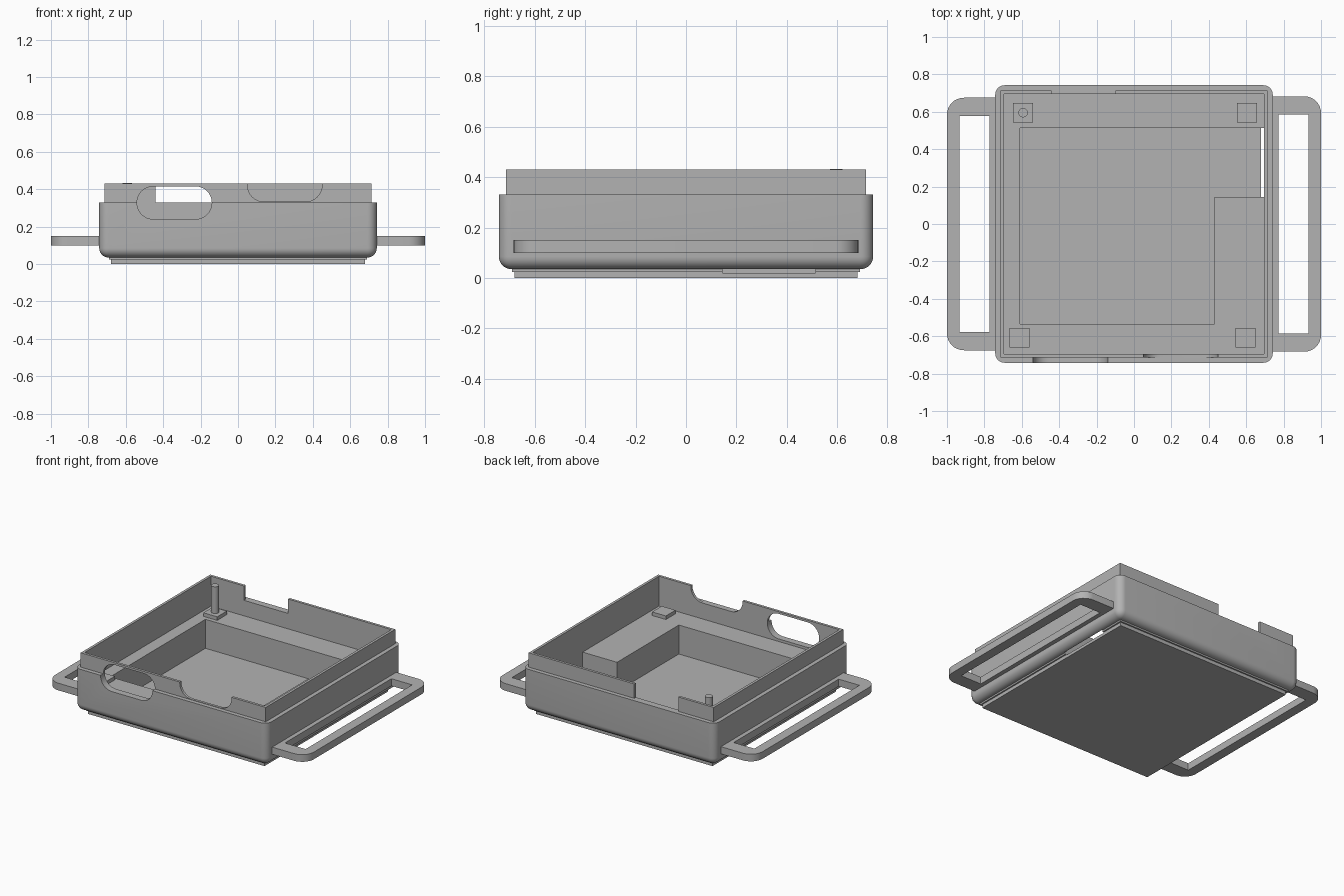
import bpy
import bmesh
from mathutils import Vector

cube = bpy.data.objects.get("Cube")
if cube:
    bpy.data.objects.remove(cube, do_unlink=True)

grey = bpy.data.materials.new("plain grey")
grey.use_nodes = True
COLOUR = (0.45, 0.45, 0.45, 1)
grey.diffuse_color = COLOUR
grey.node_tree.nodes["Principled BSDF"].inputs["Base Color"].default_value = COLOUR


def box(name, low, high, radius=0, pick=None):
    """Box between two corners; edges chosen by pick are rounded."""
    bm = bmesh.new()
    bmesh.ops.create_cube(bm, size=1)
    low, high = Vector(low), Vector(high)
    for v in bm.verts:
        v.co = (low + high) / 2 + v.co * (high - low)
    if radius:
        edges = [e for e in bm.edges if pick(e.verts[0].co, e.verts[1].co)]
        bmesh.ops.bevel(bm, geom=edges, offset=radius, segments=8,
                        profile=0.5, affect='EDGES', clamp_overlap=False)
        bmesh.ops.remove_doubles(bm, verts=bm.verts, dist=1e-5)
    mesh = bpy.data.meshes.new(name)
    bm.to_mesh(mesh)
    bm.free()
    mesh.materials.append(grey)
    obj = bpy.data.objects.new(name, mesh)
    bpy.context.collection.objects.link(obj)
    return obj


def activate(obj):
    bpy.ops.object.select_all(action='DESELECT')
    obj.select_set(True)
    bpy.context.view_layer.objects.active = obj


def combine(obj, other, operation):
    """Apply a boolean and discard the helper."""
    other.hide_render = True
    mod = obj.modifiers.new("combine", 'BOOLEAN')
    mod.operation = operation
    mod.solver = 'EXACT'
    mod.object = other
    activate(obj)
    bpy.ops.object.modifier_apply(modifier=mod.name)
    bpy.data.objects.remove(other, do_unlink=True)


def smooth(obj):
    activate(obj)
    bpy.ops.object.shade_smooth_by_angle(angle=0.6)


def upright(a, b):
    return abs(a.z - b.z) > 0.01


def along_y(a, b):
    return abs(a.y - b.y) > 0.01


# Tray shell: rounded body, raised lip and stepped base
W = 0.742
tray = box("tray_shell", (-W, -W, 0.035), (W, W, 0.33), 0.05,
           lambda a, b: upright(a, b) or max(a.z, b.z) < 0.1)
for half, z0, z1 in ((0.713, 0.2, 0.43), (0.69, 0.024, 0.1), (0.68, 0, 0.09)):
    combine(tray, box("step", (-half, -half, z0), (half, half, z1)), 'UNION')

# Cavity, deep well and side pocket
IN, LEDGE, FLOOR = 0.695, 0.222, 0.02
for low, high in (((-IN, -IN, LEDGE), (IN, IN, 0.6)),
                  ((-0.61, -0.535, FLOOR), (0.43, 0.513, 0.5)),
                  ((0.3, 0.145, FLOOR), (IN, 0.513, 0.45)),
                  ((-0.44, 0.6, 0.33), (-0.1, 0.9, 0.55))):
    combine(tray, box("cutter", low, high), 'DIFFERENCE')

# Front openings: full slot and open-topped notch
for x0, x1, z0, z1 in ((-0.54, -0.14, 0.24, 0.415), (0.05, 0.45, 0.333, 0.515)):
    slot = box("slot_cutter", (x0, -0.9, z0), (x1, -0.6, z1),
               (z1 - z0) / 2 - 0.001, along_y)
    combine(tray, slot, 'DIFFERENCE')
smooth(tray)

# Side handles: flat frames with rounded outer corners
for name, side, reach in (("right_handle", -1, 0.675), ("left_handle", 1, 0.683)):
    xs = sorted((side * 0.735, side * 1.0))
    hole = sorted((side * 0.772, side * 0.932))
    handle = box(name, (xs[0], -reach, 0.10), (xs[1], reach, 0.15), 0.09,
                 lambda a, b: upright(a, b) and abs(a.x) > 0.9)
    inner = reach - 0.097
    combine(handle, box("cutter", (hole[0], -inner, 0), (hole[1], inner, 0.3)),
            'DIFFERENCE')
    smooth(handle)

# Square corner pads on the ledge
PAD = 0.053
for name, x, y in (("back_right_pad", -0.593, 0.595), ("back_left_pad", 0.605, 0.595),
                   ("front_right_pad", -0.613, -0.608), ("front_left_pad", 0.597, -0.608)):
    box(name, (x - PAD, y - PAD, LEDGE - 0.005), (x + PAD, y + PAD, LEDGE + 0.025))

# Locating post on one pad
bpy.ops.mesh.primitive_cylinder_add(vertices=32, radius=0.025, depth=0.193,
                                    location=(-0.593, 0.595, 0.3365))
post = bpy.context.object
post.name = "locating_post"
post.data.materials.append(grey)
smooth(post)
